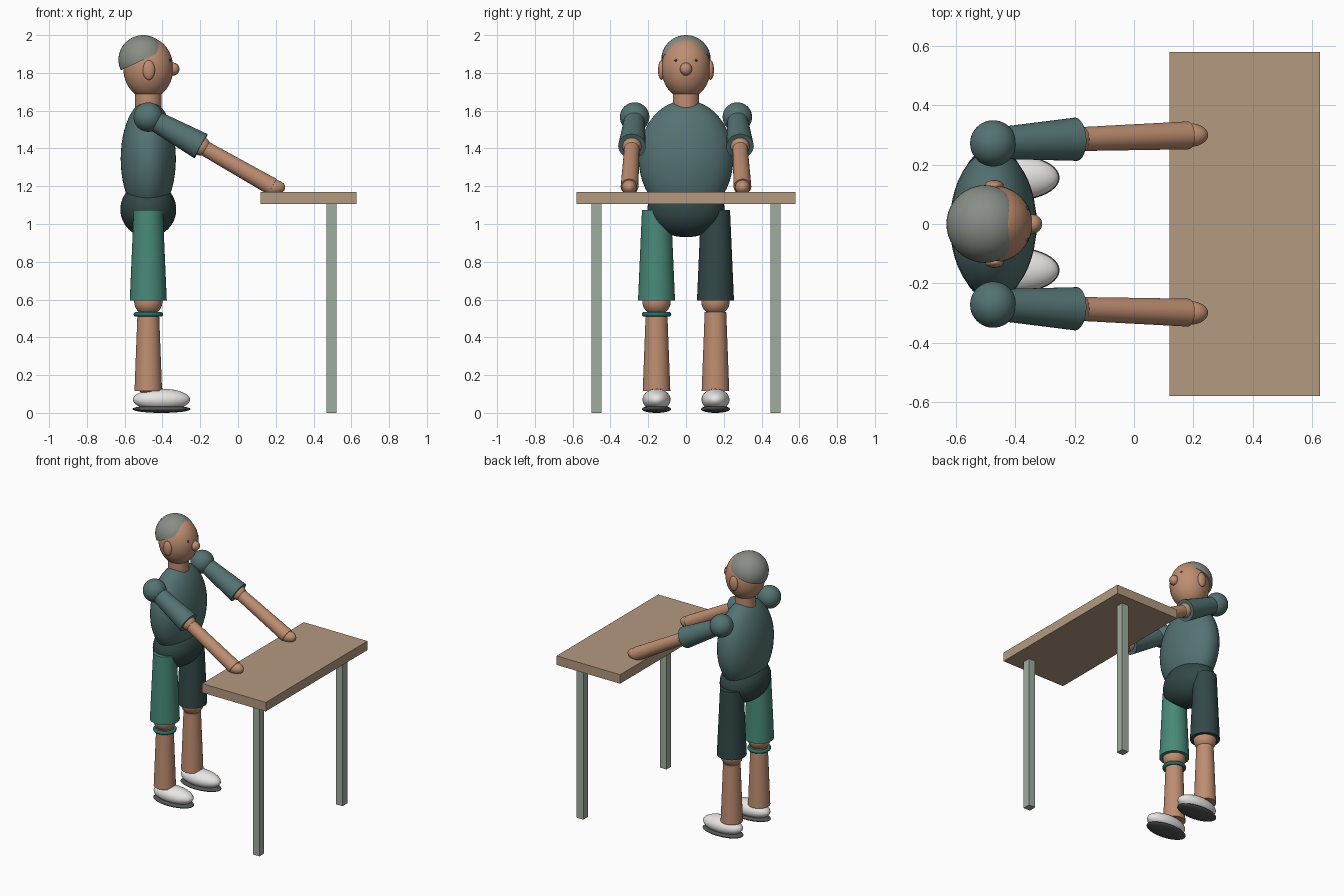
import bpy, bmesh, math
from mathutils import Vector, Matrix

if "Cube" in bpy.data.objects:
    bpy.data.objects.remove(bpy.data.objects["Cube"])


def material(name, rgb):
    m = bpy.data.materials.new(name)
    m.diffuse_color = (*rgb, 1)
    m.use_nodes = True
    m.node_tree.nodes["Principled BSDF"].inputs["Base Color"].default_value = m.diffuse_color
    return m


SKIN = material("skin", (0.52, 0.27, 0.165))
SHIRT = material("shirt_teal", (0.09, 0.17, 0.17))
GREEN = material("trouser_green", (0.065, 0.25, 0.185))
DARK = material("trouser_dark", (0.033, 0.064, 0.064))
HAIR = material("hair_grey", (0.25, 0.27, 0.24))
WOOD = material("table_wood", (0.45, 0.32, 0.215))
METAL = material("table_leg_grey", (0.35, 0.42, 0.35))
WHITE = material("shoe_white", (0.82, 0.81, 0.79))
SOLE = material("sole_grey", (0.08, 0.09, 0.085))
BAND = material("band_teal", (0.02, 0.17, 0.14))


def finish(name, mat, smooth=True):
    ob = bpy.context.object
    ob.name = name
    ob.data.materials.append(mat)
    if smooth:
        bpy.ops.object.shade_smooth_by_angle(angle=math.radians(35))
    return ob


def ball(name, mat, loc, radii, segs=40, rings=24):
    bpy.ops.mesh.primitive_uv_sphere_add(segments=segs, ring_count=rings, radius=1, location=loc)
    bpy.context.object.scale = radii
    bpy.ops.object.transform_apply(location=False, rotation=False, scale=True)
    return finish(name, mat)


def limb(name, mat, a, b, ra, rb):
    """Tapered cylinder from point a to point b."""
    a, b = Vector(a), Vector(b)
    d = b - a
    bpy.ops.mesh.primitive_cone_add(vertices=40, radius1=ra, radius2=rb, depth=d.length,
                                    location=(a + b) / 2,
                                    rotation=d.to_track_quat('Z', 'Y').to_euler())
    return finish(name, mat)


def box(name, mat, lo, hi):
    lo, hi = Vector(lo), Vector(hi)
    bpy.ops.mesh.primitive_cube_add(size=1, location=(lo + hi) / 2)
    bpy.context.object.scale = hi - lo
    bpy.ops.object.transform_apply(location=False, rotation=False, scale=True)
    return finish(name, mat, False)


BX = -0.475  # body axis

# Trunk
ball("torso", SHIRT, (BX, 0, 1.345), (0.146, 0.25, 0.31))
ball("hips", DARK, (BX, 0, 1.077), (0.148, 0.205, 0.147))
limb("neck", SKIN, (BX, 0, 1.58), (BX, 0, 1.73), 0.07, 0.07)

# Head, with a tilted half-sphere of hair
ball("head", SKIN, (BX, 0, 1.825), (0.132, 0.13, 0.162))
ball("nose", SKIN, (-0.342, 0, 1.82), (0.032, 0.032, 0.034), 24, 16)
hair = ball("hair", HAIR, (-0.502, 0, 1.869), (0.131, 0.131, 0.131))
bm = bmesh.new()
bm.from_mesh(hair.data)
cut = bmesh.ops.bisect_plane(bm, geom=bm.verts[:] + bm.edges[:] + bm.faces[:],
                             plane_co=(0, 0, 0),
                             plane_no=Matrix.Rotation(math.radians(-25), 3, 'Y') @ Vector((0, 0, 1)),
                             clear_inner=True)
rim = [e for e in cut["geom_cut"] if isinstance(e, bmesh.types.BMEdge)]
bmesh.ops.contextual_create(bm, geom=rim)
bm.to_mesh(hair.data)
bm.free()
bpy.ops.object.shade_smooth_by_angle(angle=math.radians(35))

for side, s in (("right", -1), ("left", 1)):
    # Face details
    ball(side + "_ear", SKIN, (BX + 0.003, s * 0.13, 1.815), (0.032, 0.018, 0.052), 24, 16)
    ball(side + "_eye", DARK, (-0.361, s * 0.053, 1.866), (0.007, 0.007, 0.007), 12, 8)

    # Arm reaching forward to the table
    shoulder = (BX, s * 0.272, 1.566)
    elbow = (-0.196, s * 0.286, 1.412)
    wrist = (0.182, s * 0.299, 1.197)
    ball(side + "_shoulder", SHIRT, shoulder, (0.078, 0.078, 0.078))
    limb(side + "_sleeve", SHIRT, shoulder, elbow, 0.052, 0.073)
    ball(side + "_elbow", SKIN, elbow, (0.05, 0.05, 0.05), 32, 20)
    limb(side + "_forearm", SKIN, elbow, wrist, 0.04, 0.047)
    ball(side + "_hand", SKIN, (0.187, s * 0.3, 1.194), (0.063, 0.04, 0.04), 32, 20)

    # Leg, wide trouser and shoe
    y = s * 0.156
    limb(side + "_trouser_leg", GREEN if s < 0 else DARK, (BX, y, 0.595), (BX, y, 1.075), 0.098, 0.077)
    ball(side + "_knee", SKIN, (BX, y, 0.59), (0.075, 0.075, 0.075), 32, 20)
    limb(side + "_calf", SKIN, (BX, y, 0.115), (BX, y, 0.535), 0.073, 0.057)
    ball(side + "_ankle", SKIN, (BX, y, 0.14), (0.055, 0.055, 0.045), 24, 16)
    ball(side + "_shoe", WHITE, (-0.405, y, 0.07), (0.151, 0.074, 0.058))
    ball(side + "_sole", SOLE, (-0.405, y, 0.02), (0.154, 0.077, 0.02))

# Band below the knee on the green side
bpy.ops.mesh.primitive_torus_add(major_radius=0.066, minor_radius=0.012, major_segments=40,
                                 minor_segments=12, location=(BX, -0.156, 0.522))
finish("knee_band", BAND)

# Table with two legs on the far edge
box("table_top", WOOD, (0.12, -0.58, 1.105), (0.628, 0.58, 1.17))
for side, s in (("right", -1), ("left", 1)):
    box(side + "_table_leg", METAL, (0.469, s * 0.474 - 0.027, 0), (0.522, s * 0.474 + 0.027, 1.105))
